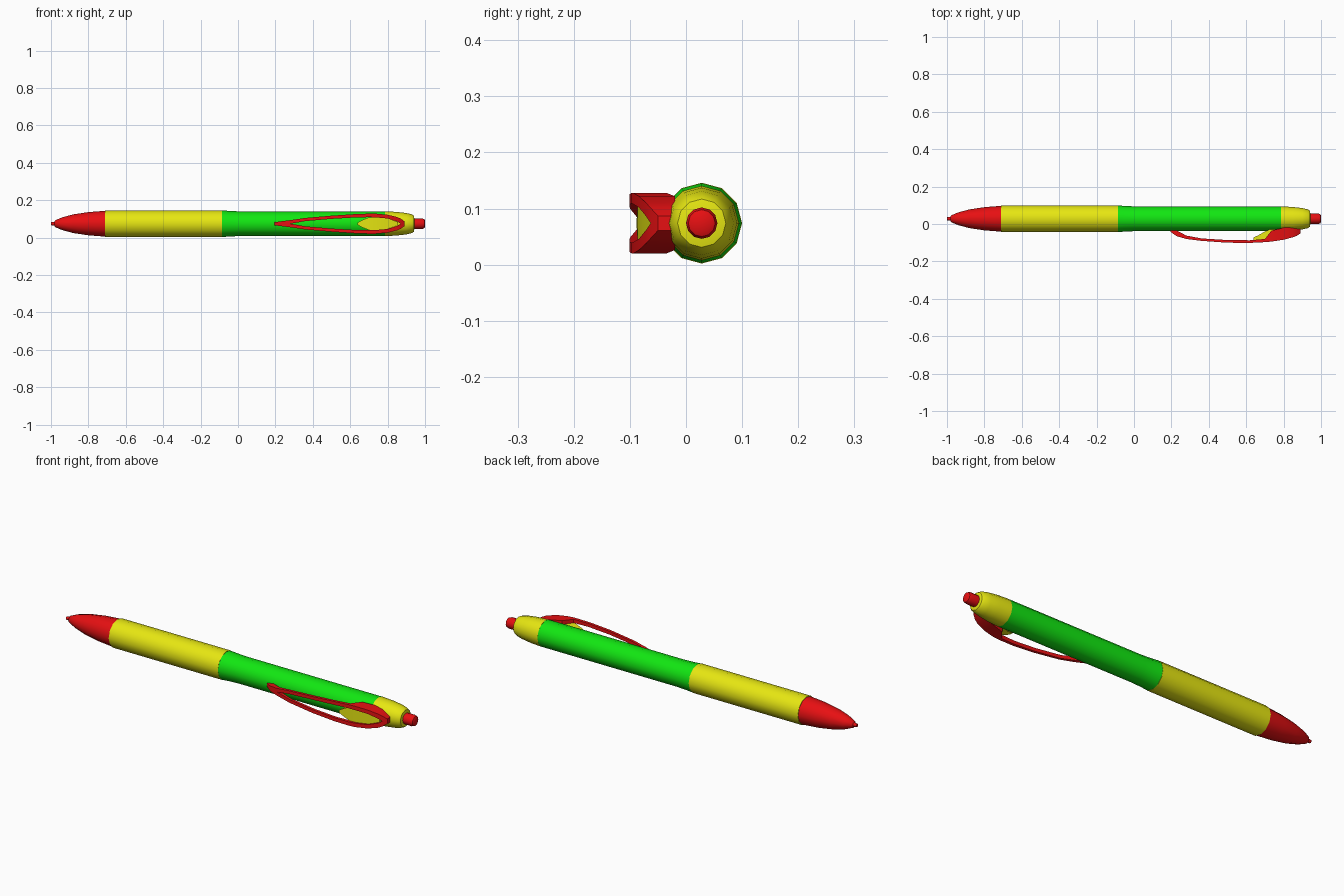
import bpy, bmesh, math

cube = bpy.data.objects.get("Cube")
if cube:
    bpy.data.objects.remove(cube)

AXIS_Y, AXIS_Z, SIDES = 0.028, 0.074, 12


def material(name, rgb):
    m = bpy.data.materials.new(name)
    m.use_nodes = True
    m.diffuse_color = (*rgb, 1)
    m.node_tree.nodes["Principled BSDF"].inputs["Base Color"].default_value = (*rgb, 1)
    return m


red = material("red plastic", (0.8, 0.005, 0.006))
yellow = material("yellow plastic", (0.8, 0.8, 0.006))
green = material("green plastic", (0.006, 0.8, 0.006))


def finish(name, bm, mat, angle):
    bmesh.ops.remove_doubles(bm, verts=bm.verts, dist=1e-5)
    bmesh.ops.recalc_face_normals(bm, faces=bm.faces)
    mesh = bpy.data.meshes.new(name)
    bm.to_mesh(mesh)
    bm.free()
    mesh.materials.append(mat)
    obj = bpy.data.objects.new(name, mesh)
    bpy.context.collection.objects.link(obj)
    bpy.ops.object.select_all(action='DESELECT')
    obj.select_set(True)
    bpy.context.view_layer.objects.active = obj
    bpy.ops.object.shade_smooth_by_angle(angle=math.radians(angle))
    return obj


def turned(name, profile, mat):
    """Turn (x, radius) points around the barrel axis, with capped ends."""
    bm = bmesh.new()
    rings = []
    for x, r in profile:
        angles = [math.tau * i / SIDES for i in range(SIDES)]
        rings.append([bm.verts.new((x, AXIS_Y + r * math.cos(a), AXIS_Z + r * math.sin(a)))
                      for a in angles])
    for a, b in zip(rings, rings[1:]):
        for i in range(SIDES):
            j = (i + 1) % SIDES
            bm.faces.new((a[i], a[j], b[j], b[i]))
    bm.faces.new(rings[0])
    bm.faces.new(rings[-1])
    return finish(name, bm, mat, 42)


def strip(bm, stations):
    """Loft rectangles given as (x, z_low, z_high, y_front, y_back)."""
    rings = [[bm.verts.new((x, y, AXIS_Z + z))
              for y, z in ((yf, lo), (yf, hi), (yb, hi), (yb, lo))]
             for x, lo, hi, yf, yb in stations]
    for a, b in zip(rings, rings[1:]):
        for i in range(4):
            j = (i + 1) % 4
            bm.faces.new((a[i], a[j], b[j], b[i]))
    bm.faces.new(rings[0])
    bm.faces.new(rings[-1])


# Barrel, from writing end to push button
turned("writing_tip", [(-1, 0.008), (-0.982, 0.010), (-0.978, 0.018), (-0.94, 0.034),
                       (-0.88, 0.050), (-0.80, 0.062), (-0.71, 0.069)], red)
turned("grip", [(-0.71, 0.072), (-0.085, 0.072)], yellow)
turned("upper_barrel", [(-0.085, 0.071), (-0.04, 0.068), (0.01, 0.066), (0.785, 0.066)], green)
turned("end_cap", [(0.785, 0.0665), (0.85, 0.063), (0.90, 0.057), (0.93, 0.050),
                   (0.94, 0.043), (0.943, 0.028)], yellow)
turned("push_button", [(0.93, 0.028), (0.985, 0.028), (0.996, 0.024), (1, 0.016)], red)

# Pocket clip: x, outer half width, hole half width, front y, back y
clip = [(0.195, 0.008, 0, -0.042, -0.034), (0.23, 0.013, 0, -0.066, -0.036),
        (0.28, 0.019, 0, -0.080, -0.062), (0.36, 0.031, 0.014, -0.090, -0.077),
        (0.50, 0.043, 0.026, -0.100, -0.086), (0.62, 0.051, 0.033, -0.101, -0.087),
        (0.70, 0.054, 0.035, -0.097, -0.080), (0.735, 0.054, 0.034, -0.094, -0.035),
        (0.80, 0.048, 0.028, -0.084, -0.020), (0.85, 0.036, 0.012, -0.071, -0.020),
        (0.87, 0.027, 0, -0.063, -0.020), (0.89, 0.013, 0, -0.050, -0.020)]
bm = bmesh.new()
strip(bm, [(x, h, w, yf, yb) for x, w, h, yf, yb in clip])
strip(bm, [(x, -w, -h, yf, yb) for x, w, h, yf, yb in clip])
finish("pocket_clip", bm, red, 30)

# Leaf-shaped insert filling the wide end of the clip hole
insert = [(0.64, 0.006, -0.088, -0.072), (0.665, 0.020, -0.087, -0.060),
          (0.70, 0.034, -0.086, -0.040), (0.735, 0.034, -0.084, -0.025),
          (0.80, 0.028, -0.075, -0.020), (0.855, 0.009, -0.063, -0.020)]
bm = bmesh.new()
strip(bm, [(x, -h, h, yf, yb) for x, h, yf, yb in insert])
finish("clip_insert", bm, yellow, 30)
